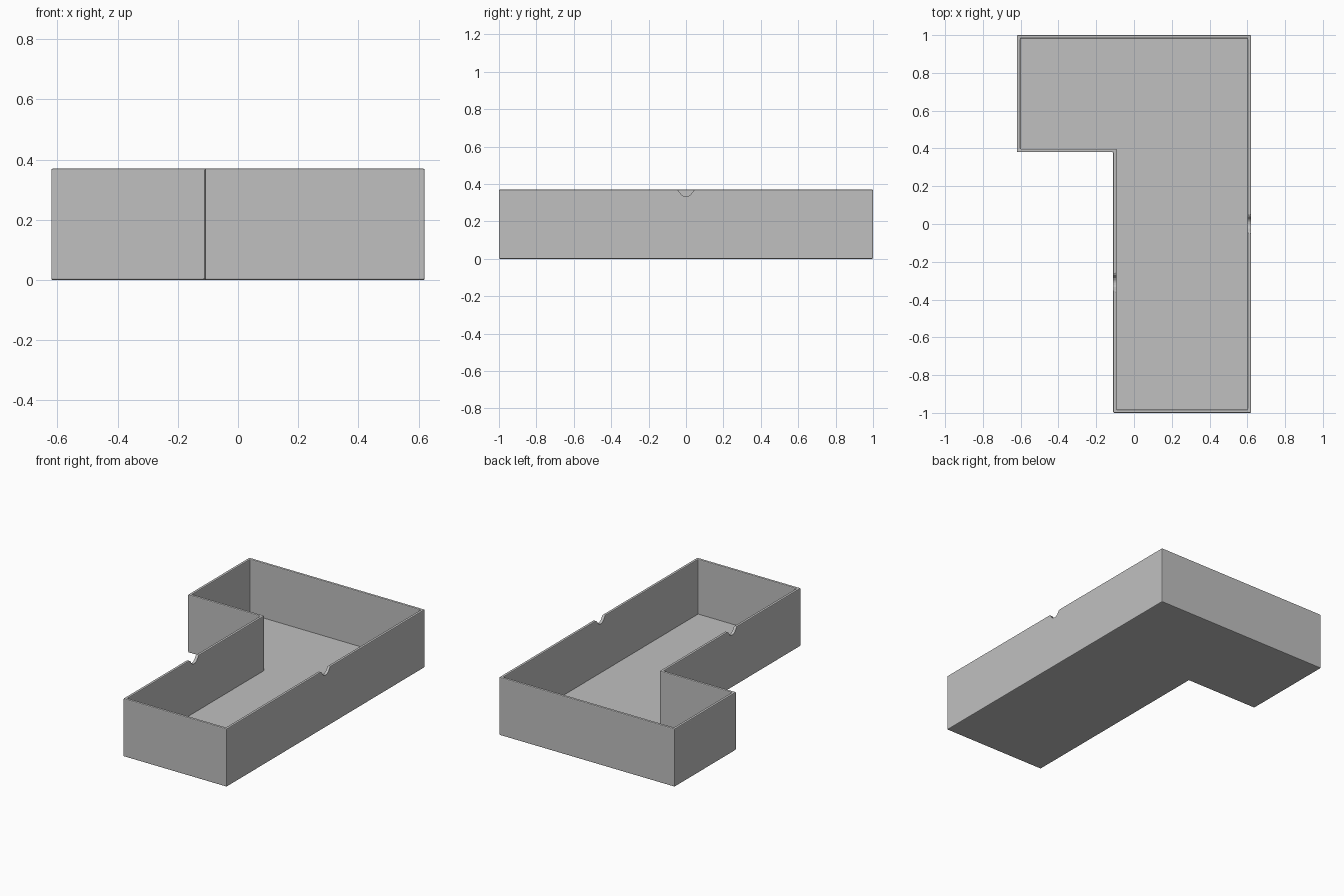
import bpy, bmesh

cube = bpy.data.objects.get("Cube")
if cube:
    bpy.data.objects.remove(cube, do_unlink=True)

HEIGHT, WALL, FLOOR = 0.37, 0.018, 0.02

grey = bpy.data.materials.new("plain_grey")
grey.use_nodes = True
grey.diffuse_color = (0.53, 0.53, 0.53, 1)
grey.node_tree.nodes["Principled BSDF"].inputs["Base Color"].default_value = (0.53, 0.53, 0.53, 1)


def add_object(name, bm):
    bmesh.ops.recalc_face_normals(bm, faces=bm.faces)
    mesh = bpy.data.meshes.new(name)
    bm.to_mesh(mesh)
    bm.free()
    ob = bpy.data.objects.new(name, mesh)
    bpy.context.collection.objects.link(ob)
    return ob


def prism(points, direction):
    """Extrude a closed profile along a direction; return the mesh and far cap."""
    bm = bmesh.new()
    face = bm.faces.new([bm.verts.new(p) for p in points])
    out = bmesh.ops.extrude_face_region(bm, geom=[face], use_keep_orig=True)
    bmesh.ops.translate(bm, vec=direction,
                        verts=[g for g in out["geom"] if isinstance(g, bmesh.types.BMVert)])
    cap = next(g for g in out["geom"] if isinstance(g, bmesh.types.BMFace))
    return bm, cap


# L-shaped tray: solid outline, inset rim, cavity pushed down to the floor
outline = [(-0.11, -1), (0.62, -1), (0.62, 1), (-0.62, 1), (-0.62, 0.38), (-0.11, 0.38)]
bm, top = prism([(x, y, 0) for x, y in outline], (0, 0, HEIGHT))
bmesh.ops.recalc_face_normals(bm, faces=bm.faces)
bmesh.ops.inset_region(bm, faces=[top], thickness=WALL, use_even_offset=True)
out = bmesh.ops.extrude_face_region(bm, geom=[top])
bmesh.ops.translate(bm, vec=(0, 0, FLOOR - HEIGHT),
                    verts=[g for g in out["geom"] if isinstance(g, bmesh.types.BMVert)])
if top.is_valid:
    bmesh.ops.delete(bm, geom=[top], context="FACES_ONLY")

# Softened outer edges and rim
edges = [e for e in bm.edges if len(e.link_faces) == 2
         and e.calc_face_angle() > 0.5
         and not all(FLOOR - 0.01 < v.co.z < FLOOR + 0.01 for v in e.verts)]
bmesh.ops.bevel(bm, geom=edges, offset=0.005, segments=2, profile=0.5, affect="EDGES")
tray = add_object("l_shaped_tray", bm)
tray.data.materials.append(grey)

# Rounded, flared notches in the tops of the two long walls
half = [(0.06, 0.02), (0.05, 0), (0.041, -0.005), (0.034, -0.015),
        (0.024, -0.028), (0.012, -0.035)]
profile = half + [(0, -0.037)] + [(-y, z) for y, z in reversed(half)]
cutters = []
for side, wall_x, mid_y in (("left", 0.61, 0), ("right", -0.1, -0.31)):
    bm, _ = prism([(wall_x - 0.05, mid_y + y, HEIGHT + z) for y, z in profile], (0.1, 0, 0))
    cutter = add_object(side + "_notch_cutter", bm)
    cutter.hide_render = True
    cutters.append(cutter)
    mod = tray.modifiers.new(side + "_notch", "BOOLEAN")
    mod.operation = "DIFFERENCE"
    mod.solver = "EXACT"
    mod.object = cutter

# Bake the cuts and drop the cutters
bpy.context.view_layer.update()
baked = bpy.data.meshes.new_from_object(tray.evaluated_get(bpy.context.evaluated_depsgraph_get()))
tray.modifiers.clear()
tray.data = baked
baked.materials.clear()
baked.materials.append(grey)
for poly in baked.polygons:
    poly.material_index = 0
for cutter in cutters:
    bpy.data.objects.remove(cutter, do_unlink=True)
